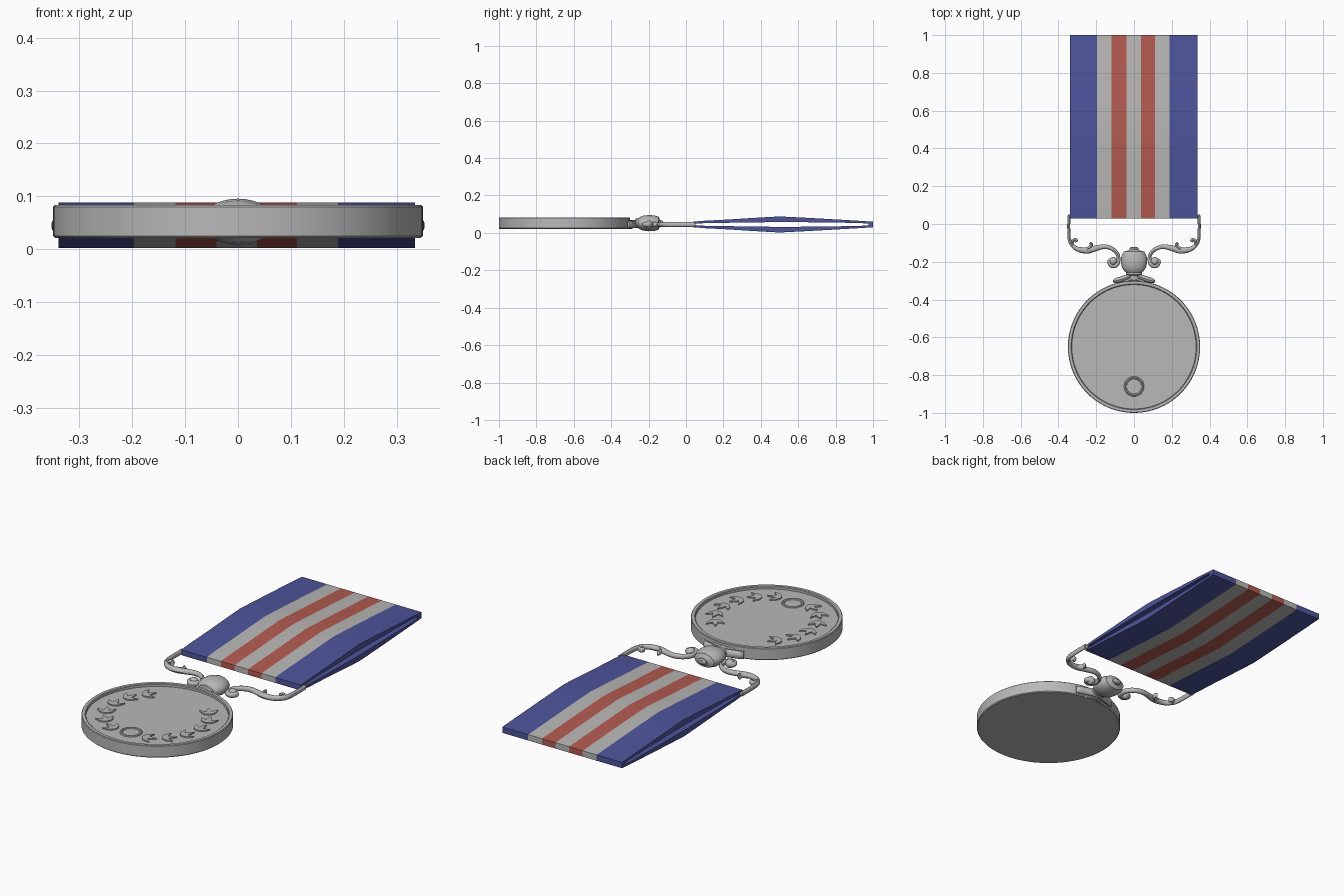
import bpy, bmesh, math
from mathutils import Vector, Matrix

cube = bpy.data.objects.get("Cube")
if cube:
    bpy.data.objects.remove(cube, do_unlink=True)


def material(name, rgb):
    m = bpy.data.materials.new(name)
    m.use_nodes = True
    m.diffuse_color = (*rgb, 1)
    m.node_tree.nodes["Principled BSDF"].inputs["Base Color"].default_value = (*rgb, 1)
    return m


silver = material("silver", (0.48, 0.48, 0.48))
blue = material("blue", (0.075, 0.09, 0.33))
white = material("pale_grey", (0.48, 0.48, 0.47))
red = material("red", (0.46, 0.105, 0.08))
MID = 0.045  # height of the central plane


def finish(bm, name, mats, smooth=True):
    bmesh.ops.recalc_face_normals(bm, faces=bm.faces)
    me = bpy.data.meshes.new(name)
    bm.to_mesh(me)
    bm.free()
    for m in mats:
        me.materials.append(m)
    if smooth:
        me.shade_smooth()
        me.set_sharp_from_angle(angle=math.radians(35))
    ob = bpy.data.objects.new(name, me)
    bpy.context.collection.objects.link(ob)
    return ob


def skin(bm, rings, caps=True):
    """Join rings of points into a tube."""
    vs = [[bm.verts.new(p) for p in ring] for ring in rings]
    n = len(vs[0])
    for a, b in zip(vs, vs[1:]):
        for i in range(n):
            bm.faces.new((a[i], a[(i + 1) % n], b[(i + 1) % n], b[i]))
    if caps:
        bm.faces.new(vs[0])
        bm.faces.new(vs[-1])


def lathe(name, profile, matrix, segments=64):
    """Turn (radius, height) pairs around z, then place the result."""
    bm = bmesh.new()
    turns = [2 * math.pi * i / segments for i in range(segments)]
    skin(bm, [[(r * math.cos(t), r * math.sin(t), h) for t in turns] for r, h in profile])
    bm.transform(matrix)
    return finish(bm, name, [silver])


def smooth_path(pts, steps=6):
    """Catmull-Rom curve through (x, y, half_width) points."""
    p = [Vector(q) for q in pts]
    p = [2 * p[0] - p[1]] + p + [2 * p[-1] - p[-2]]
    out = []
    for a, b, c, d in zip(p, p[1:], p[2:], p[3:]):
        for s in range(steps):
            t = s / steps
            out.append(0.5 * (2 * b + (c - a) * t + (2 * a - 5 * b + 4 * c - d) * t * t
                              + (3 * b - a - 3 * c + d) * t ** 3))
    return out + [p[-2]]


def strand(name, pts, height, side):
    """Oval bar along a flat path, mirrored by side."""
    path = smooth_path(pts)
    rings = []
    for i, p in enumerate(path):
        d = (path[min(i + 1, len(path) - 1)] - path[max(i - 1, 0)]).to_2d().normalized()
        ring = []
        for k in range(12):
            a = 2 * math.pi * k / 12
            w = p.z * math.cos(a)
            ring.append((side * (p.x - d.y * w), p.y + d.x * w, MID + height * math.sin(a)))
        rings.append(ring)
    bm = bmesh.new()
    skin(bm, rings)
    return finish(bm, name, [silver])


def ball(name, x, y, r, height):
    bm = bmesh.new()
    bmesh.ops.create_uvsphere(bm, u_segments=20, v_segments=12, radius=1)
    bm.transform(Matrix.Translation((x, y, MID)) @ Matrix.Diagonal((r, r, height, 1)))
    return finish(bm, name, [silver])


# Medal disc with raised rim and recessed face
CENTRE = Vector((0, -0.65, 0))
FACE = 0.069
lathe("medal_disc",
      [(0.346, 0.021), (0.35, 0.025), (0.35, 0.08), (0.347, 0.083),
       (0.333, 0.083), (0.329, 0.08), (0.329, FACE)],
      Matrix.Translation(CENTRE), 96)

# Wreath: clusters of three leaves growing from the ring up both sides
bm = bmesh.new()
outline = [(0, 0), (0.018, 0.011), (0.04, 0.012), (0.07, 0), (0.04, -0.012), (0.018, -0.011)]
for side in (-1, 1):
    for i in range(6):
        ang = math.radians(-90 + side * (18 + 22 * i))
        pos = CENTRE + Vector((0.24 * math.cos(ang), 0.24 * math.sin(ang), 0))
        for spread, size in ((-0.75, 0.9), (0, 1), (0.75, 0.9)):
            place = Matrix.Translation(pos) @ Matrix.Rotation(
                ang + side * math.pi / 2 + spread, 4, "Z") @ Matrix.Scale(size, 4)
            skin(bm, [[place @ Vector((x, y, 0)) + Vector((0, 0, z)) for x, y in outline]
                      for z in (FACE - 0.004, FACE + 0.006)])
finish(bm, "wreath_leaves", [silver], smooth=False)

# Small ring at the foot of the wreath
bm = bmesh.new()
rings = []
for i in range(33):
    t = 2 * math.pi * i / 32
    rings.append([((0.046 + 0.007 * math.cos(a)) * math.cos(t),
                   -0.86 + (0.046 + 0.007 * math.cos(a)) * math.sin(t),
                   FACE + 0.006 * math.sin(a))
                  for a in [math.pi * k / 4 for k in range(8)]])
skin(bm, rings, caps=False)
bmesh.ops.remove_doubles(bm, verts=bm.verts, dist=0.0001)
finish(bm, "wreath_ring", [silver])

# Turned central knob with cap and neck, lying along y
along_y = Matrix.Translation((0, 0, 0.052)) @ Matrix.Diagonal((1, 1, 0.62, 1)) \
    @ Matrix.Rotation(-math.pi / 2, 4, "X")
lathe("suspender_knob",
      [(0.03, -0.315), (0.026, -0.285), (0.03, -0.272), (0.042, -0.268), (0.042, -0.256),
       (0.05, -0.25), (0.064, -0.23), (0.07, -0.2), (0.067, -0.17), (0.055, -0.146),
       (0.03, -0.14), (0.024, -0.136), (0.024, -0.128), (0.015, -0.123)],
      along_y, 32)

# Scrolled suspender arms and claw, mirrored
arm = [(0.345, 0.045, 0.008), (0.345, -0.04, 0.008), (0.338, -0.095, 0.009),
       (0.305, -0.13, 0.012), (0.25, -0.14, 0.017), (0.2, -0.128, 0.015),
       (0.155, -0.12, 0.012), (0.115, -0.132, 0.011), (0.085, -0.165, 0.01),
       (0.088, -0.21, 0.012), (0.115, -0.222, 0.012), (0.13, -0.2, 0.012),
       (0.115, -0.185, 0.009)]
outer_curl = [(0.325, -0.115, 0.008), (0.325, -0.09, 0.008), (0.31, -0.083, 0.009),
              (0.304, -0.095, 0.009)]
inner_curl = [(0.26, -0.138, 0.012), (0.235, -0.125, 0.009), (0.225, -0.108, 0.008),
              (0.234, -0.1, 0.007)]
claw_upper = [(0.0, -0.272, 0.012), (0.03, -0.28, 0.014), (0.065, -0.292, 0.015),
              (0.095, -0.3, 0.013), (0.11, -0.308, 0.006)]
claw_lower = [(0.0, -0.29, 0.012), (0.025, -0.298, 0.014), (0.055, -0.308, 0.01)]
for side, tag in ((1, "left"), (-1, "right")):
    strand("suspender_arm_" + tag, arm, 0.013, side)
    strand("outer_curl_" + tag, outer_curl, 0.013, side)
    strand("inner_curl_" + tag, inner_curl, 0.013, side)
    strand("claw_upper_" + tag, claw_upper, 0.02, side)
    strand("claw_lower_" + tag, claw_lower, 0.024, side)
    ball("scroll_eye_" + tag, side * 0.11, -0.197, 0.022, 0.022)

# Crossbar that carries the ribbon
strand("crossbar", [(-0.35, 0.042, 0.008), (0, 0.042, 0.008), (0.35, 0.042, 0.008)], 0.011, 1)

# Ribbon: hollow loop, extruded across its stripes
outer = [(0.03, 0.014), (0.1, 0.02), (0.22, 0.026), (0.36, 0.035), (0.5, 0.043),
         (0.64, 0.036), (0.8, 0.027), (0.92, 0.02), (1.0, 0.015)]
inner = [(0.052, 0.004), (0.1, 0.007), (0.22, 0.009), (0.36, 0.011), (0.5, 0.013),
         (0.64, 0.012), (0.8, 0.01), (0.92, 0.008), (0.975, 0.005)]


def loop(profile):
    return [(y, MID + h) for y, h in profile] + [(y, MID - h) for y, h in reversed(profile)]


edges = [-0.34, -0.197, -0.118, -0.041, 0.036, 0.112, 0.189, 0.335]
stripes = [0, 1, 2, 1, 2, 1, 0]
bm = bmesh.new()
shells = [[[bm.verts.new((x, y, z)) for y, z in loop(p)] for x in edges] for p in (outer, inner)]
n = len(shells[0][0])
for shell in shells:
    for a, b, stripe in zip(shell, shell[1:], stripes):
        for i in range(n):
            j = (i + 1) % n
            bm.faces.new((a[i], a[j], b[j], b[i])).material_index = stripe
for end in (0, -1):
    a, b = shells[0][end], shells[1][end]
    for i in range(n):
        j = (i + 1) % n
        bm.faces.new((a[i], a[j], b[j], b[i])).material_index = 0
finish(bm, "ribbon", [blue, white, red])
